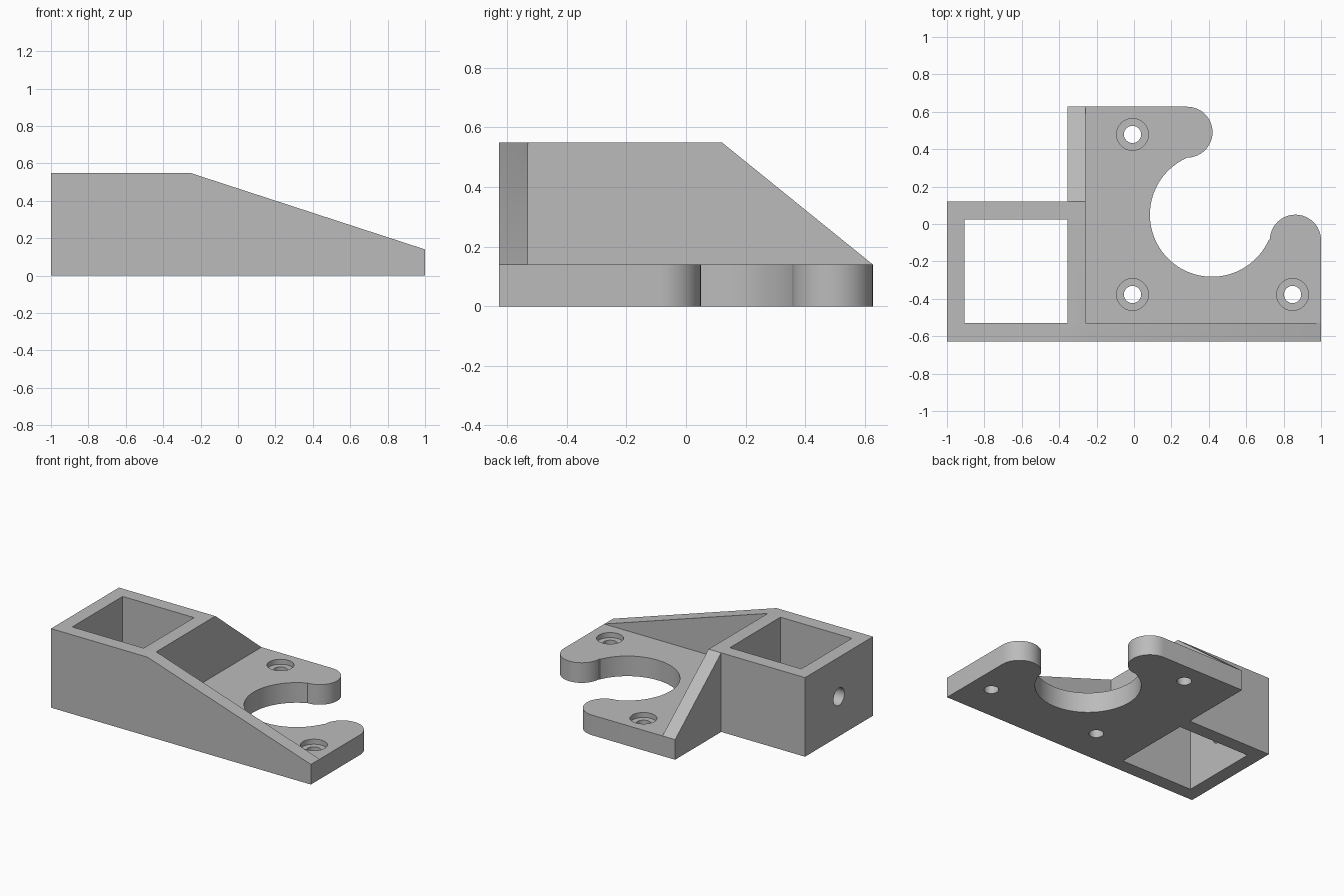
import bpy, bmesh, math
from mathutils import Matrix, Vector

cube = bpy.data.objects.get("Cube")
if cube:
    bpy.data.objects.remove(cube, do_unlink=True)

HEIGHT, PLATE = 0.55, 0.14
FRONT, BACK = -0.627, 0.627
WALL_Y, BOX_BACK = -0.53, 0.12      # inside of front wall, back of socket
RIB_L, RIB_R = -0.355, -0.258       # the rib continues the socket's inner wall

grey = bpy.data.materials.new("Plain grey")
grey.use_nodes = True
grey.diffuse_color = (0.5, 0.5, 0.5, 1)
grey.node_tree.nodes["Principled BSDF"].inputs["Base Color"].default_value = grey.diffuse_color


def prism(name, outline, low, high, axis="z"):
    """Extrude a 2D outline between two positions along an axis."""
    place = {"x": lambda a, b, d: (d, a, b),
             "y": lambda a, b, d: (a, d, b),
             "z": lambda a, b, d: (a, b, d)}[axis]
    bm = bmesh.new()
    face = bm.faces.new([bm.verts.new(place(a, b, low)) for a, b in outline])
    moved = bmesh.ops.extrude_face_region(bm, geom=[face])["geom"]
    bmesh.ops.translate(bm, vec=Vector(place(0, 0, high - low)),
                        verts=[v for v in moved if isinstance(v, bmesh.types.BMVert)])
    bmesh.ops.recalc_face_normals(bm, faces=bm.faces)
    mesh = bpy.data.meshes.new(name)
    bm.to_mesh(mesh)
    bm.free()
    mesh.materials.append(grey)
    obj = bpy.data.objects.new(name, mesh)
    bpy.context.collection.objects.link(obj)
    return obj


def box(name, x0, x1, y0, y1, z0, z1):
    return prism(name, [(x0, y0), (x1, y0), (x1, y1), (x0, y1)], z0, z1)


def arc(cx, cy, r, start, end, steps=24):
    angles = [math.radians(start + (end - start) * i / steps) for i in range(steps + 1)]
    return [(cx + r * math.cos(a), cy + r * math.sin(a)) for a in angles]


def circle(cx, cy, r, steps=48):
    return arc(cx, cy, r, 0, 360, steps)[:-1]


def combine(target, other, operation):
    """Apply a boolean and discard the helper."""
    mod = target.modifiers.new(operation, "BOOLEAN")
    mod.operation, mod.object, mod.solver = operation, other, "EXACT"
    bpy.context.view_layer.objects.active = target
    bpy.ops.object.modifier_apply(modifier=mod.name)
    bpy.data.objects.remove(other, do_unlink=True)


# Base plate with the round bite and its two rounded lobes
outline = [(-1, FRONT), (1, FRONT)]
outline += arc(0.863, -0.087, 0.137, 0, 178)
outline += arc(0.417, 0.05, 0.332, -24, -247, 56)
outline += arc(0.284, 0.491, 0.136, -88, 90)
outline += [(RIB_L, BACK), (RIB_L, BOX_BACK), (-1, BOX_BACK)]
bracket = prism("mounting_bracket", outline, 0, PLATE)

# Socket block, tapering front wall and sloping rib
combine(bracket, box("socket_block", -1, RIB_R, FRONT, BOX_BACK, 0, HEIGHT), "UNION")
combine(bracket, prism("front_wall", [(-0.5, 0), (1, 0), (1, PLATE), (RIB_R, HEIGHT),
                                      (-0.5, HEIGHT)], FRONT, WALL_Y, "y"), "UNION")
combine(bracket, prism("rib", [(-0.1, 0), (BACK, 0), (BACK, PLATE), (BOX_BACK, HEIGHT),
                               (-0.1, HEIGHT)], RIB_L, RIB_R, "x"), "UNION")

# Square socket, open at both ends, with a cross hole in its outer wall
combine(bracket, box("socket_cut", -0.905, RIB_L, WALL_Y, 0.025, -0.1, 0.7), "DIFFERENCE")
combine(bracket, prism("cross_hole_cut", circle(-0.253, HEIGHT / 2, 0.06),
                       -1.1, -0.8, "x"), "DIFFERENCE")

# Counterbored screw holes
for x, y in [(-0.008, 0.479), (-0.008, -0.377), (0.848, -0.377)]:
    combine(bracket, prism("screw_cut", circle(x, y, 0.046), -0.1, 0.3), "DIFFERENCE")
    combine(bracket, prism("counterbore_cut", circle(x, y, 0.085),
                           PLATE - 0.035, 0.3), "DIFFERENCE")

# Smooth the curved walls, keep the edges sharp
bpy.ops.object.select_all(action="DESELECT")
bracket.select_set(True)
bpy.context.view_layer.objects.active = bracket
bpy.ops.object.shade_smooth_by_angle(angle=math.radians(25))
